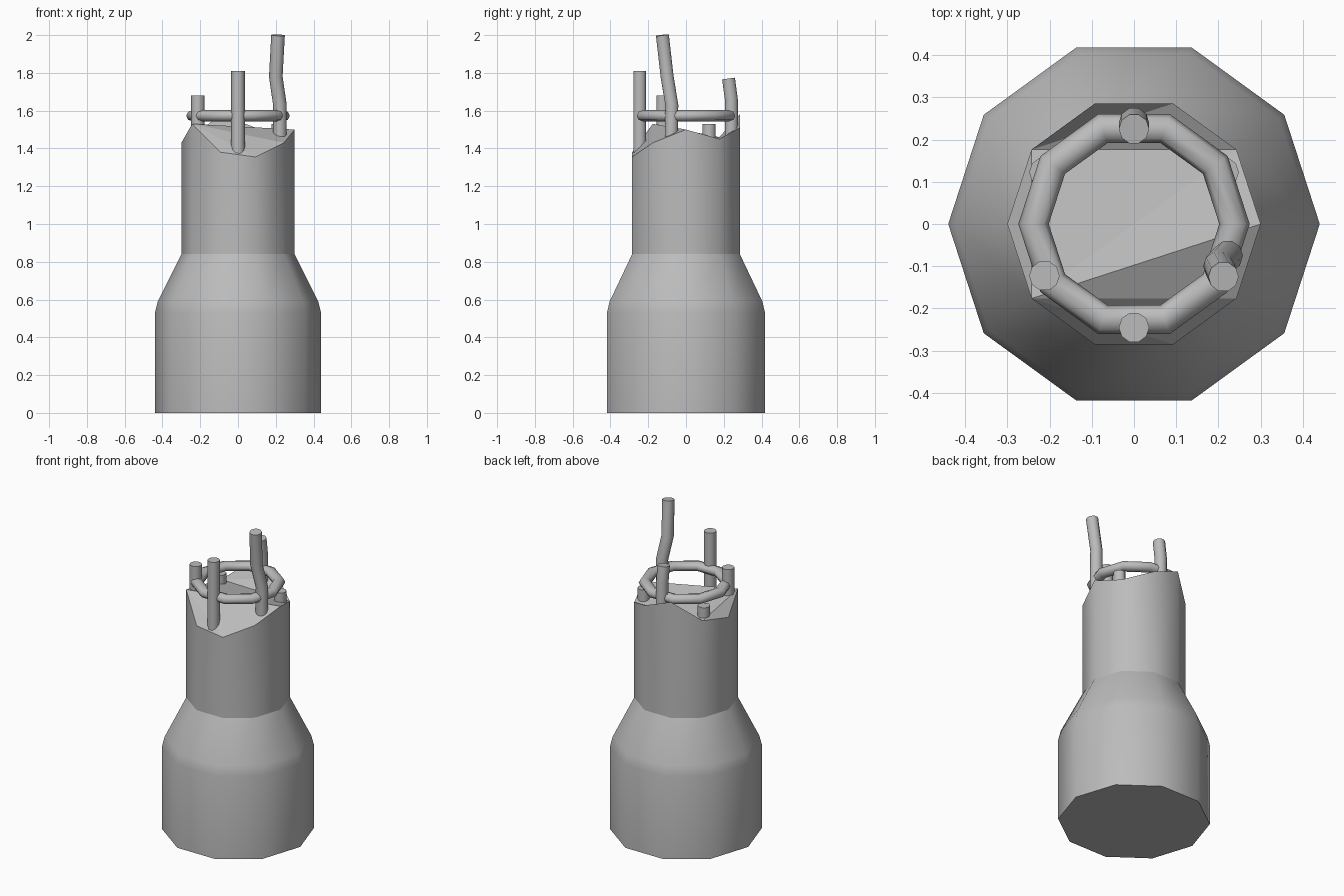
import bpy
import bmesh
from math import sin, cos, pi, radians
from mathutils import Vector

cube = bpy.data.objects.get("Cube")
if cube:
    bpy.data.objects.remove(cube, do_unlink=True)

SIDES = 10
concrete = bpy.data.materials.new("concrete_grey")
concrete.use_nodes = True
grey = (0.5, 0.5, 0.5, 1)
concrete.diffuse_color = grey
concrete.node_tree.nodes["Principled BSDF"].inputs["Base Color"].default_value = grey


def finish(bm, name):
    bmesh.ops.recalc_face_normals(bm, faces=bm.faces)
    mesh = bpy.data.meshes.new(name)
    bm.to_mesh(mesh)
    bm.free()
    obj = bpy.data.objects.new(name, mesh)
    bpy.context.collection.objects.link(obj)
    mesh.materials.append(concrete)
    return obj


def loft(bm, loops, closed=False):
    """Bridge successive vertex loops with smooth quads."""
    pairs = list(zip(loops, loops[1:]))
    if closed:
        pairs.append((loops[-1], loops[0]))
    for low, high in pairs:
        n = len(low)
        for i in range(n):
            j = (i + 1) % n
            bm.faces.new((low[i], low[j], high[j], high[i])).smooth = True


def sharpen(loop):
    for i, v in enumerate(loop):
        for e in v.link_edges:
            if e.other_vert(v) is loop[(i + 1) % len(loop)]:
                e.smooth = False


# Broken column: stepped body with a jagged top rim
def build_column():
    bm = bmesh.new()
    rim = (1.50, 1.45, 1.51, 1.58, 1.46, 1.43, 1.53, 1.38, 1.355, 1.43)
    profile = [(0.44, 0), (0.44, 0.53), (0.425, 0.59), (0.30, 0.84), (0.30, rim)]
    loops = []
    for r, z in profile:
        loops.append([bm.verts.new((r * cos(2 * pi * i / SIDES), r * sin(2 * pi * i / SIDES),
                                    z[i] if isinstance(z, tuple) else z))
                      for i in range(SIDES)])
    loft(bm, loops)
    bm.faces.new(loops[0])
    top = loops[-1]
    # Fractured faces of the broken top
    for ids in [(6, 7, 8), (6, 8, 9), (6, 9, 0), (6, 0, 1), (4, 5, 6),
                (4, 6, 1), (4, 1, 2), (4, 2, 3)]:
        bm.faces.new([top[i] for i in ids])
    for loop in (loops[0], loops[3], top):
        sharpen(loop)
    finish(bm, "broken_column")


# Reinforcing bar swept along a short path of points
def build_bar(name, path, radius=0.036):
    bm = bmesh.new()
    loops = []
    points = [Vector(p) for p in path]
    for k, p in enumerate(points):
        ahead = points[min(k + 1, len(points) - 1)]
        behind = points[max(k - 1, 0)]
        axis = (ahead - behind).normalized()
        u = axis.cross(Vector((0, 1, 0))).normalized()
        v = axis.cross(u)
        loops.append([bm.verts.new(p + radius * (cos(2 * pi * i / SIDES) * u
                                                 + sin(2 * pi * i / SIDES) * v))
                      for i in range(SIDES)])
    loft(bm, loops)
    for end in (loops[0], loops[-1]):
        bm.faces.new(end)
        sharpen(end)
    finish(bm, name)


# Hoop tying the bars together
def build_hoop():
    bm = bmesh.new()
    loops = []
    for i in range(SIDES):
        a = 2 * pi * i / SIDES
        loop = []
        for j in range(8):
            t = 2 * pi * j / 8
            r = 0.238 + 0.036 * cos(t)
            loop.append(bm.verts.new((r * cos(a), r * sin(a), 1.573 + 0.03 * sin(t))))
        loops.append(loop)
    loft(bm, loops, closed=True)
    finish(bm, "tie_hoop")


build_column()
build_hoop()

# Straight bars: name, angle around the column, top height
for name, angle, top in [("front_bar", 270, 1.81), ("front_right_bar", 210, 1.68),
                         ("back_right_stub", 150, 1.53), ("back_left_stub", 30, 1.53)]:
    x, y = 0.245 * cos(radians(angle)), 0.245 * sin(radians(angle))
    build_bar(name, [(x, y, 1.34), (x, y, top)])

# Bent bars
build_bar("back_bar", [(0, 0.24, 1.34), (0, 0.24, 1.66), (0, 0.225, 1.77)])
build_bar("tall_bar", [(0.22, -0.08, 1.34), (0.222, -0.075, 1.63),
                       (0.2, -0.1, 1.78), (0.212, -0.125, 2.0)])
